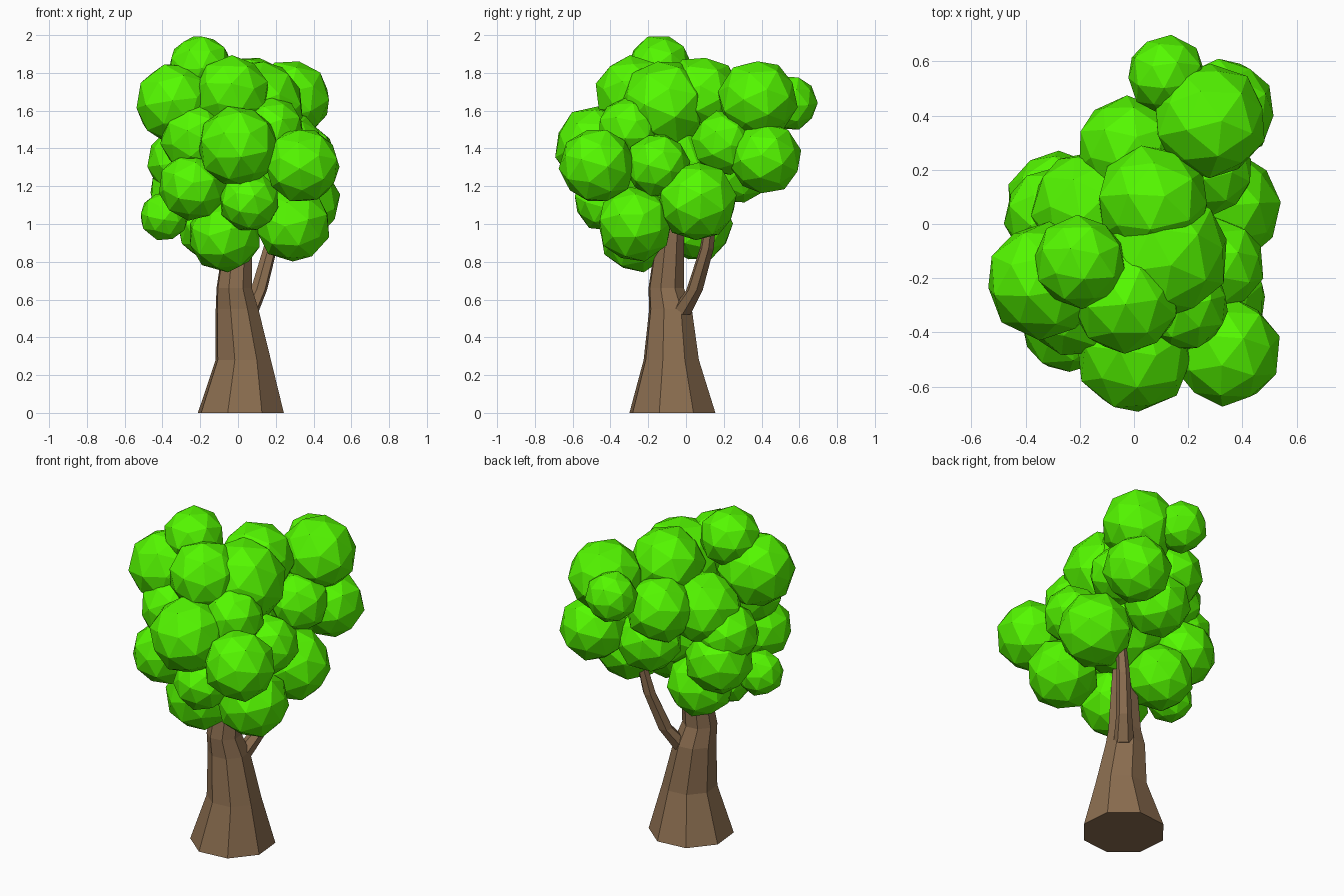
import bpy, bmesh, random
from math import cos, sin, radians, pi
from mathutils import Matrix, Euler

if "Cube" in bpy.data.objects:
    bpy.data.objects.remove(bpy.data.objects["Cube"])

random.seed(4)


def material(name, rgb):
    m = bpy.data.materials.new(name)
    m.diffuse_color = (*rgb, 1)
    m.use_nodes = True
    m.node_tree.nodes["Principled BSDF"].inputs["Base Color"].default_value = m.diffuse_color
    return m


bark = material("bark", (0.26, 0.155, 0.08))
leaf = material("leaf", (0.09, 0.95, 0.0))


def add_object(name, bm, mat):
    bmesh.ops.recalc_face_normals(bm, faces=bm.faces)
    me = bpy.data.meshes.new(name)
    bm.to_mesh(me)
    bm.free()
    me.materials.append(mat)
    ob = bpy.data.objects.new(name, me)
    bpy.context.collection.objects.link(ob)
    return ob


def limb(name, rings, sides, turn):
    """Tapered tube through horizontal rings (x, y, z, radius)."""
    bm = bmesh.new()
    loops = []
    for x, y, z, r in rings:
        loops.append([bm.verts.new((x + r * cos(turn + 2 * pi * i / sides),
                                    y + r * sin(turn + 2 * pi * i / sides), z))
                      for i in range(sides)])
    for a, b in zip(loops, loops[1:]):
        for i in range(sides):
            j = (i + 1) % sides
            bm.faces.new((a[i], a[j], b[j], b[i]))
    bm.faces.new(loops[0][::-1])
    bm.faces.new(loops[-1])
    return add_object(name, bm, bark)


def leaf_ball(bm, matrix):
    """Ball of 12 pentagons, each raised to a low point (60 triangles)."""
    ico = bmesh.new()
    bmesh.ops.create_icosphere(ico, subdivisions=1, radius=1)
    tips = {v: bm.verts.new(matrix @ (v.co.normalized() * 0.955)) for v in ico.verts}
    rims = {f: bm.verts.new(matrix @ f.calc_center_median().normalized())
            for f in ico.faces}
    for e in ico.edges:
        f, g = e.link_faces
        for v in e.verts:
            bm.faces.new((tips[v], rims[f], rims[g]))
    ico.free()


# Octagonal trunk, flared at the foot, and a side branch
limb("trunk", [(0.015, -0.072, 0, 0.238), (0.028, -0.078, 0.28, 0.153),
               (-0.005, -0.082, 0.55, 0.118), (-0.02, -0.105, 0.66, 0.098),
               (0.0, -0.085, 0.92, 0.078), (0.01, -0.07, 1.2, 0.06)],
     8, radians(28))
limb("branch", [(0.045, -0.035, 0.52, 0.06), (0.11, 0.045, 0.65, 0.045),
                (0.17, 0.11, 0.87, 0.038), (0.2, 0.13, 1.02, 0.03)],
     6, radians(15))

# Foliage: faceted balls (x, y, z, radius)
crown = [
    (-0.20, -0.14, 1.83, 0.17), (-0.33, -0.21, 1.64, 0.215), (0.07, 0.08, 1.68, 0.21),
    (-0.03, -0.28, 1.69, 0.20), (0.11, -0.11, 1.63, 0.24),
]
back = [
    (0.28, 0.38, 1.66, 0.21), (0.12, 0.55, 1.64, 0.145), (0.33, 0.42, 1.35, 0.19),
    (-0.02, 0.28, 1.50, 0.19), (0.06, 0.27, 1.29, 0.185), (0.27, 0.20, 1.43, 0.17),
]
left = [
    (-0.30, 0.03, 1.33, 0.18), (-0.28, 0.08, 1.18, 0.19), (-0.39, -0.16, 1.04, 0.13),
    (-0.17, 0.06, 1.46, 0.21), (-0.14, 0.06, 0.99, 0.185),
]
front = [
    (0.00, -0.48, 1.41, 0.215), (0.34, -0.47, 1.31, 0.20), (-0.24, -0.37, 1.20, 0.18),
    (0.06, -0.43, 1.12, 0.16), (-0.07, -0.26, 0.94, 0.195), (-0.22, -0.30, 1.45, 0.19),
    (0.18, -0.30, 1.50, 0.17),
]
right = [
    (0.29, -0.27, 1.00, 0.20), (0.33, 0.06, 1.12, 0.21), (0.31, -0.15, 1.31, 0.17),
    (0.05, -0.08, 1.28, 0.26),
]
for group, balls in (("crown", crown), ("back", back), ("left", left),
                     ("front", front), ("right", right)):
    bm = bmesh.new()
    for x, y, z, r in balls:
        spin = Euler([random.uniform(0, 2 * pi) for _ in range(3)]).to_matrix().to_4x4()
        leaf_ball(bm, Matrix.Translation((x, y, z)) @ spin @ Matrix.Scale(r * 1.025, 4))
    add_object(group + "_foliage", bm, leaf)
